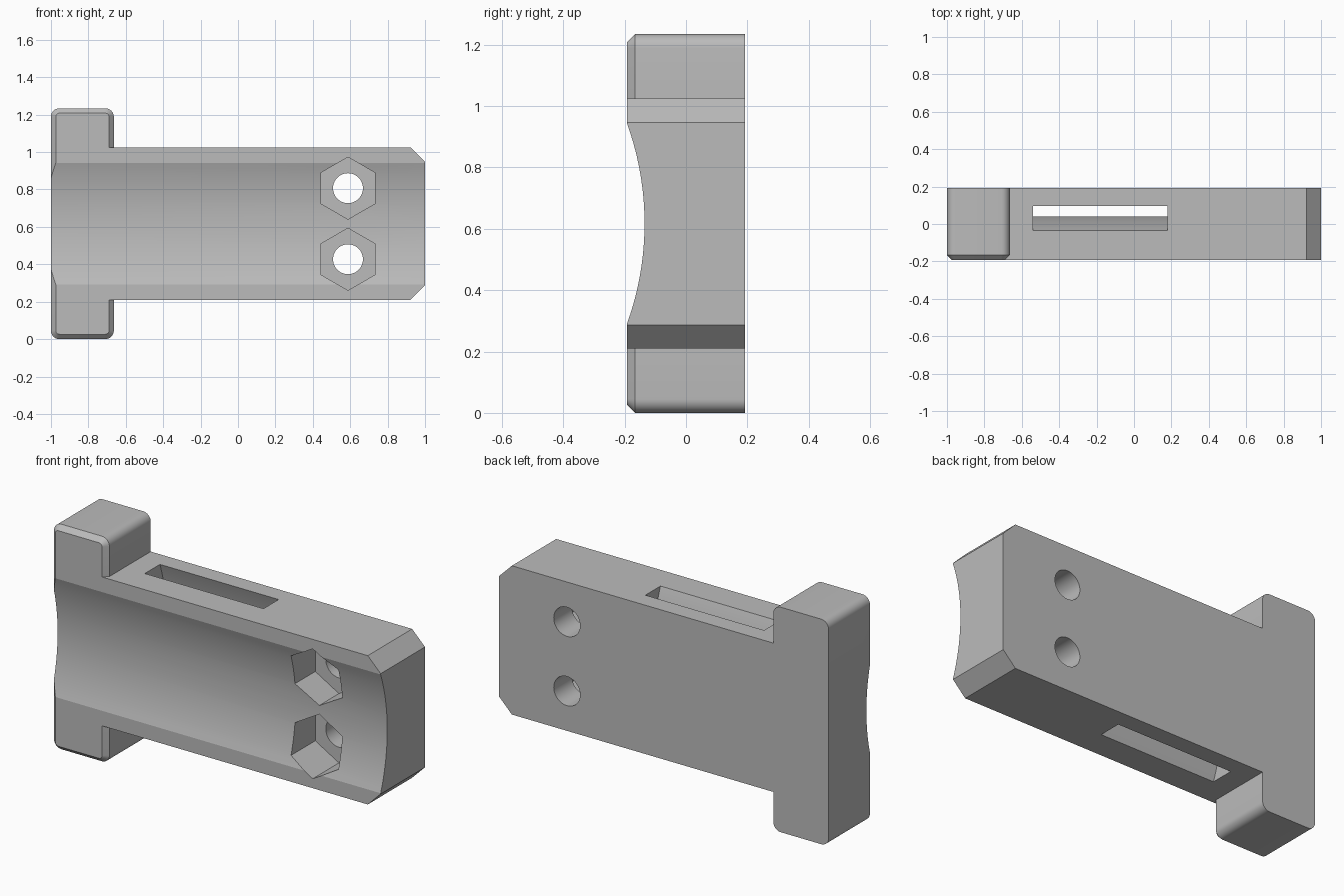
import bpy, bmesh, math
from mathutils import Vector

cube = bpy.data.objects.get("Cube")
if cube:
    bpy.data.objects.remove(cube, do_unlink=True)

grey = bpy.data.materials.new("plain_grey")
grey.use_nodes = True
COLOUR = (0.5, 0.5, 0.5, 1)
grey.diffuse_color = COLOUR
grey.node_tree.nodes["Principled BSDF"].inputs["Base Color"].default_value = COLOUR

HALF_Y = 0.192          # half thickness
MID_Z = 0.617           # mirror height
HALF_BODY = 0.408       # half height of the long bar
GROOVE_R = 0.96
AXIS_Y = -0.135 - GROOVE_R


def loft(name, rings):
    """Closed solid through rings of matching points."""
    bm = bmesh.new()
    loops = [[bm.verts.new(p) for p in ring] for ring in rings]
    n = len(loops[0])
    for a, b in zip(loops, loops[1:]):
        for i in range(n):
            j = (i + 1) % n
            bm.faces.new((a[i], a[j], b[j], b[i]))
    bm.faces.new(loops[0])
    bm.faces.new(loops[-1])
    bmesh.ops.recalc_face_normals(bm, faces=bm.faces)
    mesh = bpy.data.meshes.new(name)
    bm.to_mesh(mesh)
    bm.free()
    mesh.materials.append(grey)
    obj = bpy.data.objects.new(name, mesh)
    bpy.context.collection.objects.link(obj)
    return obj


def along_y(points, y):
    return [Vector((x, y, z)) for x, z in points]


def along_x(points, x):
    return [Vector((x, y, z)) for y, z in points]


def polygon(cx, cy, r, n, start=0.0):
    return [(cx + r * math.cos(start + math.tau * i / n),
             cy + r * math.sin(start + math.tau * i / n)) for i in range(n)]


def arc(r, half_angle, steps=40):
    """Arc about the groove axis, in the y-z plane."""
    angles = [half_angle * (2 * i / steps - 1) for i in range(steps + 1)]
    return [(AXIS_Y + r * math.cos(a), MID_Z + r * math.sin(a)) for a in angles]


def rounded_rect(x0, x1, z0, z1, r, steps=8):
    centres = [(x1 - r, z1 - r), (x0 + r, z1 - r), (x0 + r, z0 + r), (x1 - r, z0 + r)]
    return [(cx + r * math.cos(math.pi / 2 * (q + i / steps)),
             cz + r * math.sin(math.pi / 2 * (q + i / steps)))
            for q, (cx, cz) in enumerate(centres) for i in range(steps + 1)]


def combine(target, other, operation):
    mod = target.modifiers.new(operation.lower(), "BOOLEAN")
    mod.operation = operation
    mod.solver = "EXACT"
    mod.object = other
    bpy.context.view_layer.objects.active = target
    bpy.ops.object.modifier_apply(modifier=mod.name)
    bpy.data.objects.remove(other, do_unlink=True)


# Long bar with bevelled end corners
top, bottom = MID_Z + HALF_BODY, MID_Z - HALF_BODY
cut = 0.078
bar = [(-0.9, bottom), (1 - cut, bottom), (1, bottom + cut),
       (1, top - cut), (1 - cut, top), (-0.9, top)]
bracket = loft("grooved_bracket", [along_y(bar, -HALF_Y), along_y(bar, HALF_Y)])

# Cross flange with rounded corners and a bevelled front rim
rim = 0.026
outer = rounded_rect(-1, -0.664, 0, 2 * MID_Z, 0.045)
inner = rounded_rect(-1 + rim, -0.664 - rim, rim, 2 * MID_Z - rim, 0.045 - rim)
flange = loft("flange", [along_y(inner, -HALF_Y), along_y(outer, -HALF_Y + rim),
                         along_y(outer, HALF_Y)])
combine(bracket, flange, "UNION")

# Shallow round groove along the front
groove = polygon(AXIS_Y, MID_Z, GROOVE_R, 160)
combine(bracket, loft("groove_cutter", [along_x(groove, -1.2), along_x(groove, 1.2)]),
        "DIFFERENCE")

# Curved strap slot from top to bottom, concentric with the groove
slot = arc(1.135, 0.45) + arc(1.258, 0.45)[::-1]
combine(bracket, loft("slot_cutter", [along_x(slot, -0.54), along_x(slot, 0.18)]),
        "DIFFERENCE")

# Bolt holes with hexagonal nut pockets
for z in (MID_Z - 0.19, MID_Z + 0.19):
    hexagon = polygon(0.588, z, 0.166, 6, math.pi / 2)
    hole = polygon(0.588, z, 0.08, 48)
    combine(bracket, loft("pocket_cutter", [along_y(hexagon, -0.4), along_y(hexagon, 0.035)]),
            "DIFFERENCE")
    combine(bracket, loft("hole_cutter", [along_y(hole, -0.3), along_y(hole, 0.4)]),
            "DIFFERENCE")

# Smooth the curved walls, keep the edges crisp
bpy.ops.object.select_all(action="DESELECT")
bracket.select_set(True)
bpy.context.view_layer.objects.active = bracket
bpy.ops.object.shade_smooth_by_angle(angle=math.radians(16))
